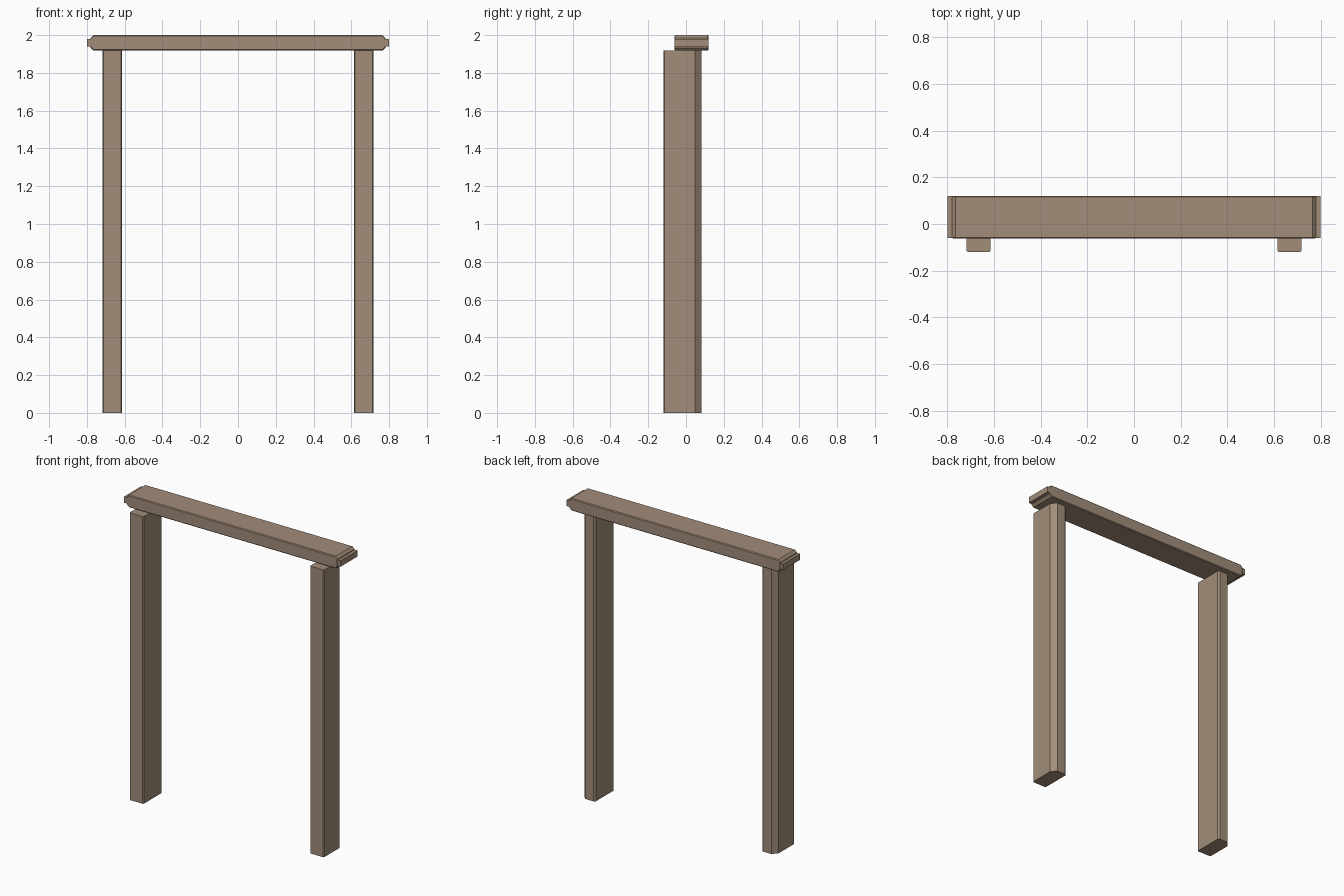
import bpy, bmesh
from mathutils import Vector

if "Cube" in bpy.data.objects:
    bpy.data.objects.remove(bpy.data.objects["Cube"])

wood = bpy.data.materials.new("tan_wood")
wood.diffuse_color = (0.36, 0.266, 0.191, 1)
wood.use_nodes = True
wood.node_tree.nodes["Principled BSDF"].inputs["Base Color"].default_value = wood.diffuse_color


def prism(name, profile, direction, bevel_caps=0.0):
    """Extrude a closed 3D outline along a direction; optionally bevel both cap outlines."""
    bm = bmesh.new()
    face = bm.faces.new([bm.verts.new(p) for p in profile])
    out = bmesh.ops.extrude_face_region(bm, geom=[face], use_keep_orig=True)
    moved = [g for g in out["geom"] if isinstance(g, bmesh.types.BMVert)]
    bmesh.ops.translate(bm, vec=direction, verts=moved)
    bmesh.ops.recalc_face_normals(bm, faces=bm.faces[:])
    if bevel_caps:
        axis = Vector(direction).normalized()
        rim = [e for e in bm.edges
               if abs((e.verts[0].co - e.verts[1].co).normalized().dot(axis)) < 0.5]
        bmesh.ops.bevel(bm, geom=rim, offset=bevel_caps, segments=1, affect='EDGES')
    bmesh.ops.recalc_face_normals(bm, faces=bm.faces[:])
    mesh = bpy.data.meshes.new(name)
    bm.to_mesh(mesh)
    bm.free()
    mesh.materials.append(wood)
    obj = bpy.data.objects.new(name, mesh)
    bpy.context.collection.objects.link(obj)
    return obj


def chamfered_rect(a0, a1, b0, b1, cuts):
    """Rectangle with its own (a, b) cut at each corner: a0b0, a1b0, a1b1, a0b1."""
    c0, c1, c2, c3 = cuts
    return [(a0, b0 + c0[1]), (a0 + c0[0], b0), (a1 - c1[0], b0), (a1, b0 + c1[1]),
            (a1, b1 - c2[1]), (a1 - c2[0], b1), (a0 + c3[0], b1), (a0, b1 - c3[1])]


# Posts: small front bevels, wide chamfer on the outer back corner
post = chamfered_rect(0.615, 0.718, -0.12, 0.082,
                      [(0.005, 0.005), (0.005, 0.005), (0.03, 0.035), (0.01, 0.01)])
for side, s in (("left", -1), ("right", 1)):
    prism(side + "_post", [(s * x, y, 0) for x, y in post], (0, 0, 1.918))

# Lintel beam with sloped ends and thin edge bevels
beam = chamfered_rect(-0.78, 0.78, 1.918, 2.0, [(0.015, 0.015)] * 4)
prism("lintel_beam", [(x, -0.062, z) for x, z in beam], (0, 0.182, 0), 0.005)

# Tongues projecting from the beam ends
for side, s in (("left", -1), ("right", 1)):
    tongue = [(s * 0.76, 1.94), (s * 0.8, 1.94), (s * 0.8, 1.98), (s * 0.76, 1.98)]
    prism(side + "_tongue", [(x, -0.061, z) for x, z in tongue], (0, 0.18, 0))
